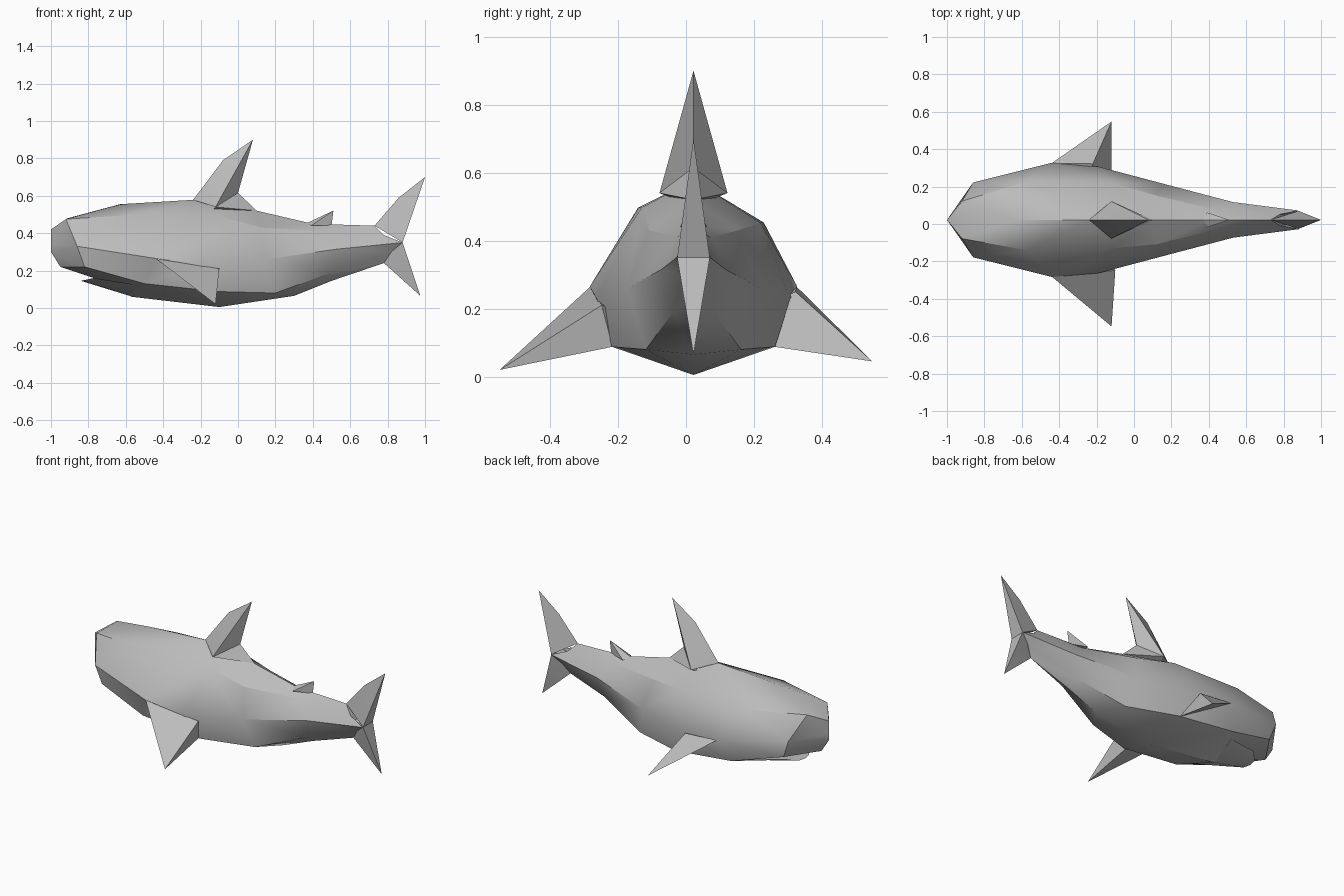
import bpy, bmesh, math

if "Cube" in bpy.data.objects:
    bpy.data.objects.remove(bpy.data.objects["Cube"], do_unlink=True)

CY = 0.022  # centre plane of the fish
skin = bpy.data.materials.new("grey_skin")
skin.use_nodes = True
skin.diffuse_color = (0.5, 0.5, 0.5, 1)
skin.node_tree.nodes["Principled BSDF"].inputs["Base Color"].default_value = (0.5, 0.5, 0.5, 1)


def finish(name, bm, angle):
    bmesh.ops.recalc_face_normals(bm, faces=bm.faces)
    mesh = bpy.data.meshes.new(name)
    bm.to_mesh(mesh)
    bm.free()
    obj = bpy.data.objects.new(name, mesh)
    bpy.context.collection.objects.link(obj)
    mesh.materials.append(skin)
    bpy.ops.object.select_all(action="DESELECT")
    obj.select_set(True)
    bpy.context.view_layer.objects.active = obj
    bpy.ops.object.shade_smooth_by_angle(angle=math.radians(angle))
    return obj


def hull(name, mid=(), pairs=(), angle=25):
    """Solid from centre-plane points (x, z) and mirrored points (x, half width, z)."""
    bm = bmesh.new()
    for x, z in mid:
        bm.verts.new((x, CY, z))
    for x, w, z in pairs:
        for s in (-1, 1):
            bm.verts.new((x, CY + s * w, z))
    bmesh.ops.convex_hull(bm, input=bm.verts)
    return finish(name, bm, angle)


# Body: half sections from back to keel as (x, half width, z), nose to tail
sections = [
    [(-1, 0, .42), (-1, 0, .38), (-1, 0, .34), (-1, 0, .30), (-.95, 0, .22)],
    [(-.91, 0, .48), (-.92, .10, .475), (-.86, .20, .33), (-.82, .19, .22), (-.77, 0, .16)],
    [(-.63, 0, .555), (-.57, .185, .475), (-.44, .305, .265), (-.50, .245, .13), (-.57, 0, .06)],
    [(-.24, 0, .578), (-.12, .175, .475), (-.19, .285, .23), (-.11, .24, .088), (-.10, 0, .005)],
    [(.10, 0, .52), (.12, .13, .43), (.15, .195, .26), (.20, .14, .08), (.30, 0, .065)],
    [(.40, 0, .45), (.45, .05, .41), (.53, .095, .315), (.50, .06, .19), (.50, 0, .145)],
    [(.73, 0, .44), (.78, .03, .39), (.88, .05, .35), (.82, .025, .30), (.78, 0, .24)],
]
bm = bmesh.new()
rings = []
for i, half in enumerate(sections):
    ring = []
    for s, pts in ((1, half), (-1, half[-2:0:-1])):
        for p in pts:
            x, w, z = p
            # The shoulders sit a little lower and wider on one side
            lean = .022 * s if p is half[1] and 2 <= i <= 3 else 0
            ring.append(bm.verts.new((x, CY + s * (w + lean), z - lean)))
    rings.append(ring)
for a, b in zip(rings, rings[1:]):
    for k in range(len(a)):
        n = (k + 1) % len(a)
        bm.faces.new((a[k], a[n], b[n], b[k]))
bm.faces.new(rings[-1])
bmesh.ops.remove_doubles(bm, verts=bm.verts, dist=.0005)
bmesh.ops.triangulate(bm, faces=bm.faces)
finish("body", bm, 32)

# Lower jaw
hull("lower_jaw", mid=[(-.57, .062), (-.84, .145)],
     pairs=[(-.83, .05, .147), (-.77, .11, .16), (-.55, .18, .125)])

# Dorsal fins: blade plus a skirt running back to the spine
hull("dorsal_fin", mid=[(-.24, .578), (-.08, .79), (.08, .90), (0, .615)],
     pairs=[(-.12, .10, .54)])
hull("dorsal_fin_skirt", mid=[(0, .615), (.10, .52), (-.15, .5)],
     pairs=[(-.12, .10, .54)])
hull("rear_dorsal_fin", mid=[(.37, .455), (.51, .52), (.50, .44)],
     pairs=[(.39, .04, .44)])

# Tail lobes
sides = [(.88, .048, .35)]
hull("upper_tail_lobe", mid=[(.73, .44), (.86, .59), (1, .70)], pairs=sides)
hull("lower_tail_lobe", mid=[(.78, .24), (.975, .065), (.76, .36)], pairs=sides)

# Pectoral fins
for name, s, tip in (("right_pectoral_fin", -1, .02), ("left_pectoral_fin", 1, .045)):
    bm = bmesh.new()
    back = -.16 - .06 * s
    for x, w, z in ((-.44, .303, .265), (back, .285 + .015 * s, .23 + .02 * s),
                    (-.12, .238, .088), (-.12, .548 - .022 * s, tip), (-.25, .15, .18)):
        bm.verts.new((x, CY + s * w, z))
    bmesh.ops.convex_hull(bm, input=bm.verts)
    finish(name, bm, 25)
